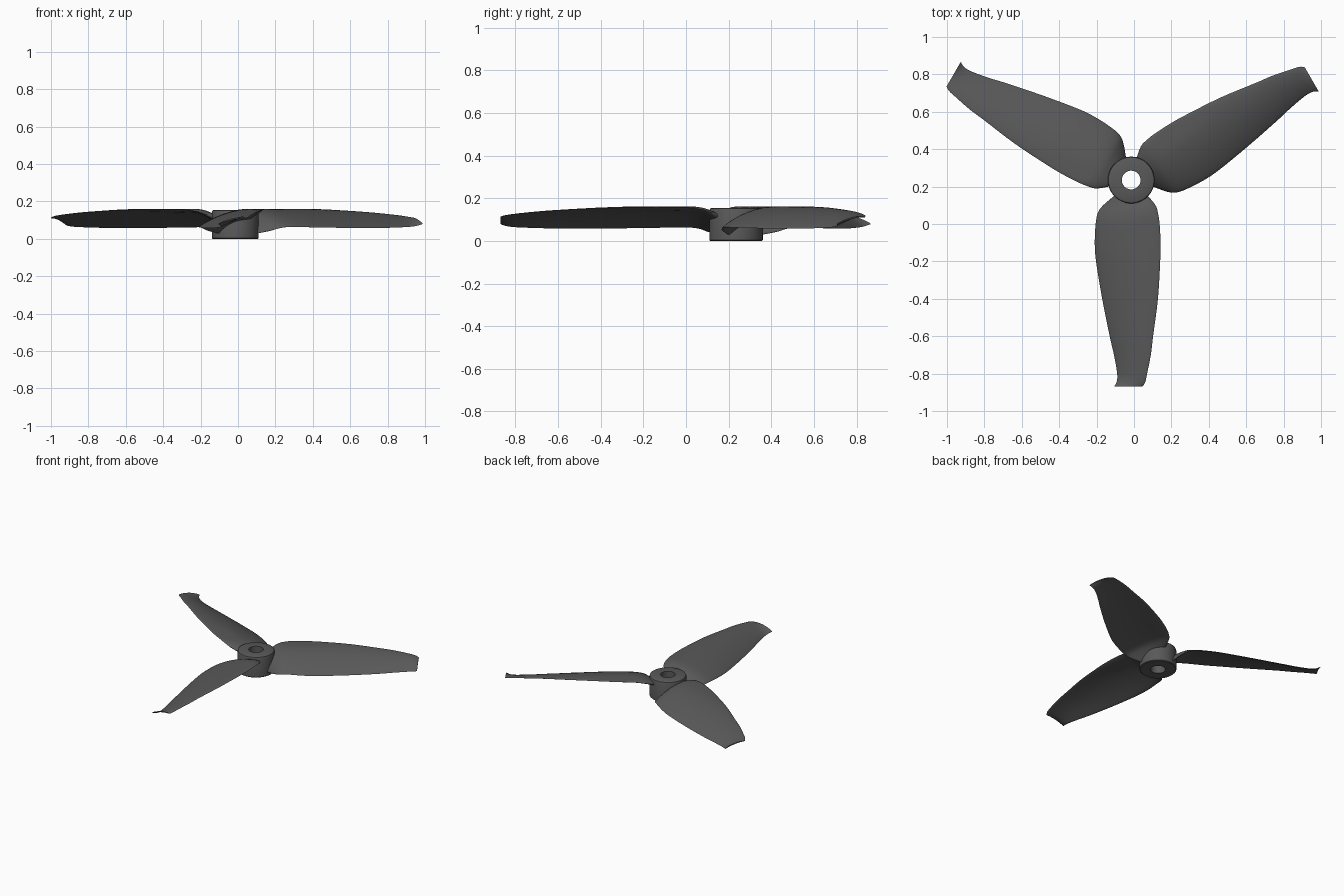
import bpy, bmesh, math
from mathutils import Matrix, Vector

if "Cube" in bpy.data.objects:
    bpy.data.objects.remove(bpy.data.objects["Cube"])

HUB = Vector((-0.015, 0.235, 0))

grey = bpy.data.materials.new("dark grey plastic")
grey.diffuse_color = (0.1, 0.1, 0.1, 1)
grey.use_nodes = True
grey.node_tree.nodes["Principled BSDF"].inputs["Base Color"].default_value = grey.diffuse_color


def finish(bm, name, angle):
    bmesh.ops.recalc_face_normals(bm, faces=bm.faces[:])
    mesh = bpy.data.meshes.new(name)
    bm.to_mesh(mesh)
    bm.free()
    mesh.materials.append(grey)
    obj = bpy.data.objects.new(name, mesh)
    bpy.context.collection.objects.link(obj)
    bpy.ops.object.select_all(action='DESELECT')
    obj.select_set(True)
    bpy.context.view_layer.objects.active = obj
    bpy.ops.object.shade_smooth_by_angle(angle=math.radians(angle))
    return obj


def loft(bm, rings, close):
    """Join neighbouring closed rings of vertices with quads."""
    pairs = list(zip(rings, rings[1:])) + ([(rings[-1], rings[0])] if close else [])
    for a, b in pairs:
        for i in range(len(a)):
            j = (i + 1) % len(a)
            bm.faces.new((a[i], a[j], b[j], b[i]))


# Hub: turned ring with a through hole and softened rims
bm = bmesh.new()
profile = [(0.05, 0), (0.121, 0), (0.125, 0.004), (0.125, 0.143),
           (0.122, 0.151), (0.114, 0.155), (0.05, 0.155)]
rings = []
for r, z in profile:
    rings.append([bm.verts.new(HUB + Vector((r * math.cos(t), r * math.sin(t), z)))
                  for t in (math.tau * k / 64 for k in range(64))])
loft(bm, rings, True)
finish(bm, "hub", 35)

# Blade stations: radius, low edge x, high edge x, low edge z, high edge z, thickness
STATIONS = [
    (0.080, -0.085, 0.085, 0.030, 0.115, 0.045),
    (0.135, -0.150, 0.130, 0.045, 0.140, 0.036),
    (0.175, -0.178, 0.143, 0.058, 0.150, 0.030),
    (0.235, -0.190, 0.152, 0.064, 0.156, 0.026),
    (0.335, -0.195, 0.157, 0.062, 0.157, 0.023),
    (0.435, -0.188, 0.155, 0.060, 0.157, 0.021),
    (0.635, -0.155, 0.143, 0.058, 0.153, 0.018),
    (0.835, -0.115, 0.117, 0.058, 0.143, 0.015),
    (0.935, -0.092, 0.105, 0.060, 0.136, 0.013),
    (1.035, -0.075, 0.085, 0.064, 0.126, 0.011),
    (1.080, -0.078, 0.075, 0.070, 0.119, 0.009),
    (1.105, -0.092, 0.060, 0.079, 0.111, 0.007),
]


def smooth_stations(rows, steps=4):
    """Catmull-Rom refinement of the station table."""
    out = []
    for i in range(len(rows) - 1):
        quad = [rows[max(i - 1, 0)], rows[i], rows[i + 1], rows[min(i + 2, len(rows) - 1)]]
        for s in range(steps):
            t = s / steps
            out.append([0.5 * (2 * b + (c - a) * t + (2 * a - 5 * b + 4 * c - d) * t * t
                               + (3 * b - a - 3 * c + d) * t ** 3)
                        for a, b, c, d in zip(*quad)])
    return out + [list(rows[-1])]


def section(r, xl, xr, zl, zr, thick, n=14):
    """Cambered aerofoil loop across the blade."""
    pts = []
    for k in range(2 * n):
        a = math.pi * k / n
        u = (1 - math.cos(a)) / 2
        chord = xr - xl
        z = zl + (zr - zl) * u + 0.07 * chord * 4 * u * (1 - u)
        z = min(z, 0.16 - 0.5 * thick * abs(math.sin(a)))
        z += 0.5 * thick * math.sin(a)
        pts.append(Vector((xl + chord * u, -r, z)))
    return pts


# Three blades, a third of a turn apart
for i in range(3):
    place = Matrix.Translation(HUB) @ Matrix.Rotation(math.tau * i / 3, 4, 'Z')
    bm = bmesh.new()
    rings = [[bm.verts.new(place @ p) for p in section(*row)]
             for row in smooth_stations(STATIONS)]
    loft(bm, rings, False)
    bm.faces.new(rings[0])
    bm.faces.new(rings[-1])
    finish(bm, f"blade_{i + 1}", 50)
